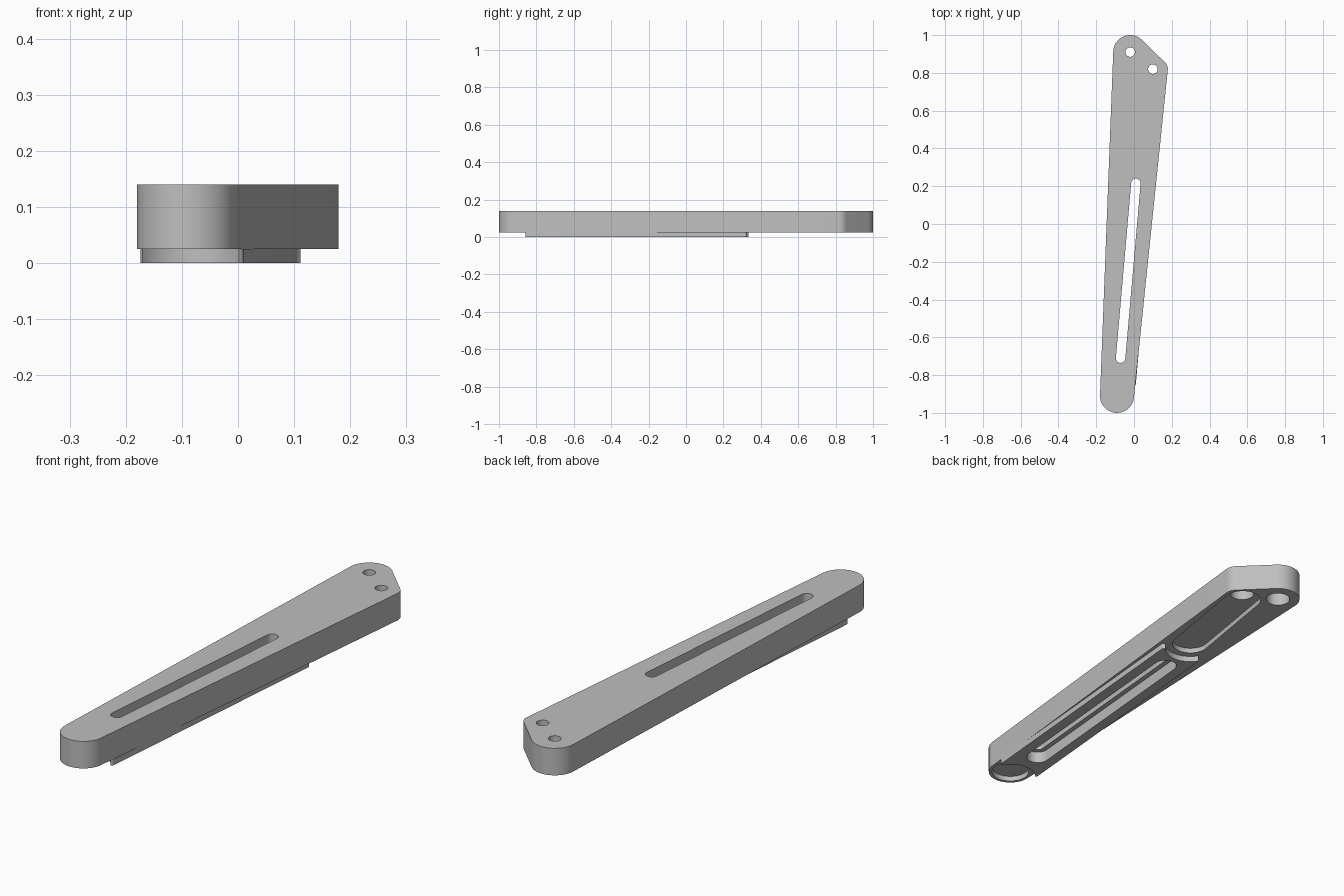
import bpy, math
from mathutils import Vector

if "Cube" in bpy.data.objects:
    bpy.data.objects.remove(bpy.data.objects["Cube"], do_unlink=True)

gray = bpy.data.materials.new("neutral gray")
gray.use_nodes = True
color = (0.52, 0.52, 0.52, 1)
gray.diffuse_color = color
gray.node_tree.nodes["Principled BSDF"].inputs["Base Color"].default_value = color


def hull(points):
    """Counter-clockwise convex outline of 2D points."""
    pts = sorted(set((round(x, 5), round(y, 5)) for x, y in points))

    def half(seq):
        out = []
        for p in seq:
            while len(out) > 1 and (
                (out[-1][0] - out[-2][0]) * (p[1] - out[-2][1])
                - (out[-1][1] - out[-2][1]) * (p[0] - out[-2][0])
            ) <= 0:
                out.pop()
            out.append(p)
        return out[:-1]

    return half(pts) + half(reversed(pts))


def rounded_plate(name, circles, z0, z1, steps=64):
    """Solid plate wrapped around circles given as (x, y, radius)."""
    pts = []
    for x, y, r in circles:
        for i in range(steps):
            a = math.tau * i / steps
            pts.append((x + r * math.cos(a), y + r * math.sin(a)))
    outline = hull(pts)
    n = len(outline)
    verts = [(x, y, z) for z in (z0, z1) for x, y in outline]
    faces = [list(reversed(range(n))), list(range(n, 2 * n))]
    faces += [(i, (i + 1) % n, n + (i + 1) % n, n + i) for i in range(n)]
    mesh = bpy.data.meshes.new(name)
    mesh.from_pydata(verts, [], faces)
    mesh.materials.append(gray)
    obj = bpy.data.objects.new(name, mesh)
    bpy.context.collection.objects.link(obj)
    return obj


def cut(target, circles, z0, z1):
    cutter = rounded_plate("cutter", circles, z0, z1)
    bpy.context.view_layer.objects.active = target
    mod = target.modifiers.new("cut", "BOOLEAN")
    mod.operation = "DIFFERENCE"
    mod.solver = "EXACT"
    mod.object = cutter
    bpy.ops.object.modifier_apply(modifier=mod.name)
    bpy.data.objects.remove(cutter, do_unlink=True)


base, top = 0.025, 0.14
front_end = (-0.09, -0.91)
back_hole, side_hole = (-0.02, 0.91), (0.10, 0.82)
pocket_start, pocket_end = (0.02, 0.39), (0.088, 0.81)
slot_ends = [(-0.071, -0.71), (0.01, 0.215)]

# Tapered arm
arm = rounded_plate("arm", [(*front_end, 0.09), (*back_hole, 0.09),
                            (0.129, 0.82, 0.05)], base, top)

# Raised pad below, parallel to the slot
axis = (Vector(slot_ends[1]) - Vector(slot_ends[0])).normalized()
side = Vector((axis.y, -axis.x))
centre = Vector((-0.031, -0.26))
corners = []
for u in (-1, 1):
    for v in (-1, 1):
        p = centre + axis * (u * 0.582) + side * (v * 0.079)
        corners.append((p.x, p.y, 0.013))
pad = rounded_plate("slot_pad", corners, 0, base, 32)

# Concave pad ends around the neighbouring pockets
for x, y in (front_end, pocket_start):
    cut(pad, [(x, y, 0.105)], -0.1, 0.1)

# Long slot, stepped wider from below
wide_slot = [(x, y, 0.046) for x, y in slot_ends]
cut(pad, wide_slot, -0.1, 0.1)
cut(arm, wide_slot, -0.1, 0.05)
cut(arm, [(x, y, 0.025) for x, y in slot_ends], -0.1, 0.3)

# Shallow pockets in the underside
cut(arm, [(*front_end, 0.077)], -0.1, 0.047)
cut(arm, [(*pocket_start, 0.075), (*pocket_end, 0.075)], -0.1, 0.047)

# Counterbored screw holes
for hole in (back_hole, side_hole):
    cut(arm, [(*hole, 0.049)], -0.1, 0.105)
    cut(arm, [(*hole, 0.025)], -0.1, 0.3)

# Smooth round walls, crisp edges
for obj in (arm, pad):
    bpy.ops.object.select_all(action="DESELECT")
    obj.select_set(True)
    bpy.context.view_layer.objects.active = obj
    bpy.ops.object.shade_smooth_by_angle(angle=math.radians(30))
